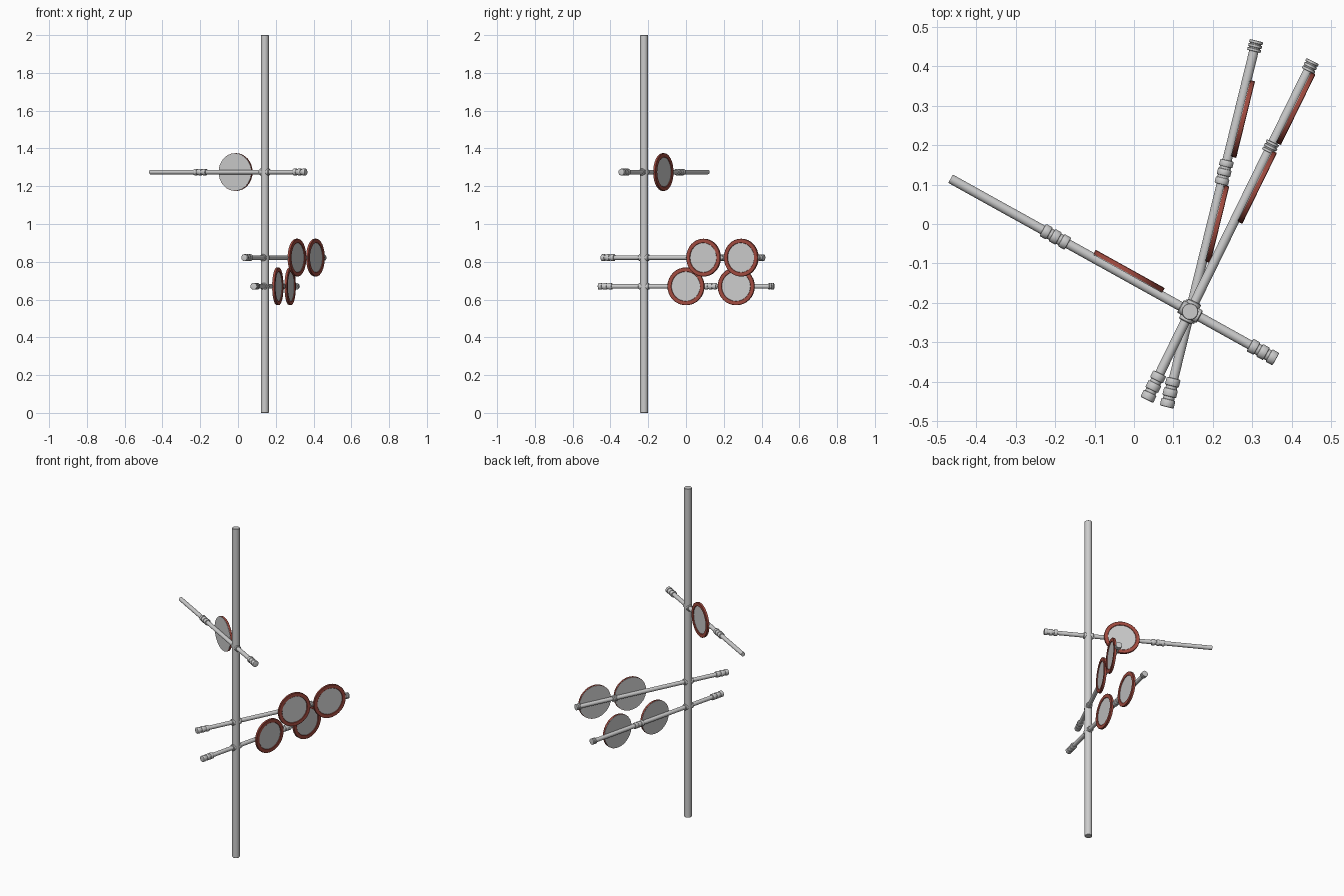
import bpy, math
from mathutils import Matrix, Vector

if "Cube" in bpy.data.objects:
    bpy.data.objects.remove(bpy.data.objects["Cube"])

PX, PY = 0.142, -0.222          # pole position
SEG = 32

red = bpy.data.materials.new("red_rim")
red.diffuse_color = (0.36, 0.07, 0.05, 1)
red.use_nodes = True
red.node_tree.nodes["Principled BSDF"].inputs["Base Color"].default_value = red.diffuse_color


def lathe(name, profile, matrix, closed=False, mat=None):
    """Revolve (radius, height) points round local z, then place by matrix."""
    verts, faces = [], []
    n = len(profile)
    for i in range(SEG):
        a = 2 * math.pi * i / SEG
        verts += [(r * math.cos(a), r * math.sin(a), h) for r, h in profile]
    for i in range(SEG):
        j = (i + 1) % SEG
        for k in range(n if closed else n - 1):
            m = (k + 1) % n
            faces.append((i * n + k, j * n + k, j * n + m, i * n + m))
    if not closed:
        faces.append([i * n for i in reversed(range(SEG))])
        faces.append([i * n + n - 1 for i in range(SEG)])
    mesh = bpy.data.meshes.new(name)
    mesh.from_pydata(verts, [], faces)
    ob = bpy.data.objects.new(name, mesh)
    bpy.context.collection.objects.link(ob)
    ob.matrix_world = matrix
    if mat:
        mesh.materials.append(mat)
    bpy.ops.object.select_all(action='DESELECT')
    ob.select_set(True)
    bpy.context.view_layer.objects.active = ob
    bpy.ops.object.shade_smooth_by_angle(angle=math.radians(35))
    return ob


def frame(origin, axis):
    return Matrix.Translation(origin) @ axis.to_track_quat('Z', 'Y').to_matrix().to_4x4()


def collar(name, m, a, b, r=0.018, neck=0.0145):
    """Three rings with two narrower grooves between a and b along the arm."""
    ring, gap = (b - a) * 0.27, (b - a) * 0.095
    prof, h = [], a
    for _ in range(3):
        prof += [(neck, h), (r * 0.95, h + ring * 0.04), (r, h + ring * 0.12),
                 (r, h + ring * 0.88), (r * 0.95, h + ring * 0.96), (neck, h + ring)]
        h += ring + gap
    lathe(name, prof, m)


def mirror_disc(name, m):
    # red rim, grey back plate and recessed grey face
    lathe(name + "_rim", [(0.078, 0.009), (0.1, 0.009), (0.1, 0.0195), (0.0985, 0.021),
                          (0.0795, 0.021), (0.078, 0.0195)], m, True, red)
    lathe(name + "_back", [(0.0985, 0.007), (0.0985, 0.0095)], m)
    lathe(name + "_face", [(0.079, 0.009), (0.079, 0.017)], m)


# upright pole with slightly chamfered ends
lathe("pole", [(0.0195, 0), (0.021, 0.002), (0.021, 1.998), (0.0195, 2)],
      Matrix.Translation((PX, PY, 0)))

# name, height, direction, reach, disc positions, disc side, collars
arms = [
    ("upper_arm", 1.275, (-0.874, 0.485), 0.694, [0.185], (0.485, 0.874), [(0.354, 0.427)]),
    ("middle_arm", 0.822, (0.440, 0.898), 0.705, [0.358, 0.58], (0.898, -0.440),
     [(0.450, 0.478), (0.679, 0.707)]),
    ("lower_arm", 0.670, (0.238, 0.971), 0.705, [0.232, 0.506], (0.971, -0.238),
     [(0.332, 0.395), (0.679, 0.707)]),
]
for name, z, d, reach, discs, side, rings in arms:
    axis = Vector((*d, 0)).normalized()
    normal = Vector((*side, 0)).normalized()
    centre = Vector((PX, PY, z))
    m = frame(centre, axis)
    # rod, hub sleeve and tail weight
    lathe(name + "_rod", [(0.012, -0.24), (0.012, reach)], m)
    lathe(name + "_hub", [(0.016, -0.028), (0.018, -0.026), (0.018, 0.026), (0.016, 0.028)], m)
    collar(name + "_tail_weight", m, -0.249, -0.174)
    for i, (a, b) in enumerate(rings):
        collar(f"{name}_collar_{i + 1}", m, a, b, 0.0175)
    # discs lying against one side of the rod
    for i, t in enumerate(discs):
        mirror_disc(f"{name}_disc_{i + 1}", frame(centre + axis * t, normal))
